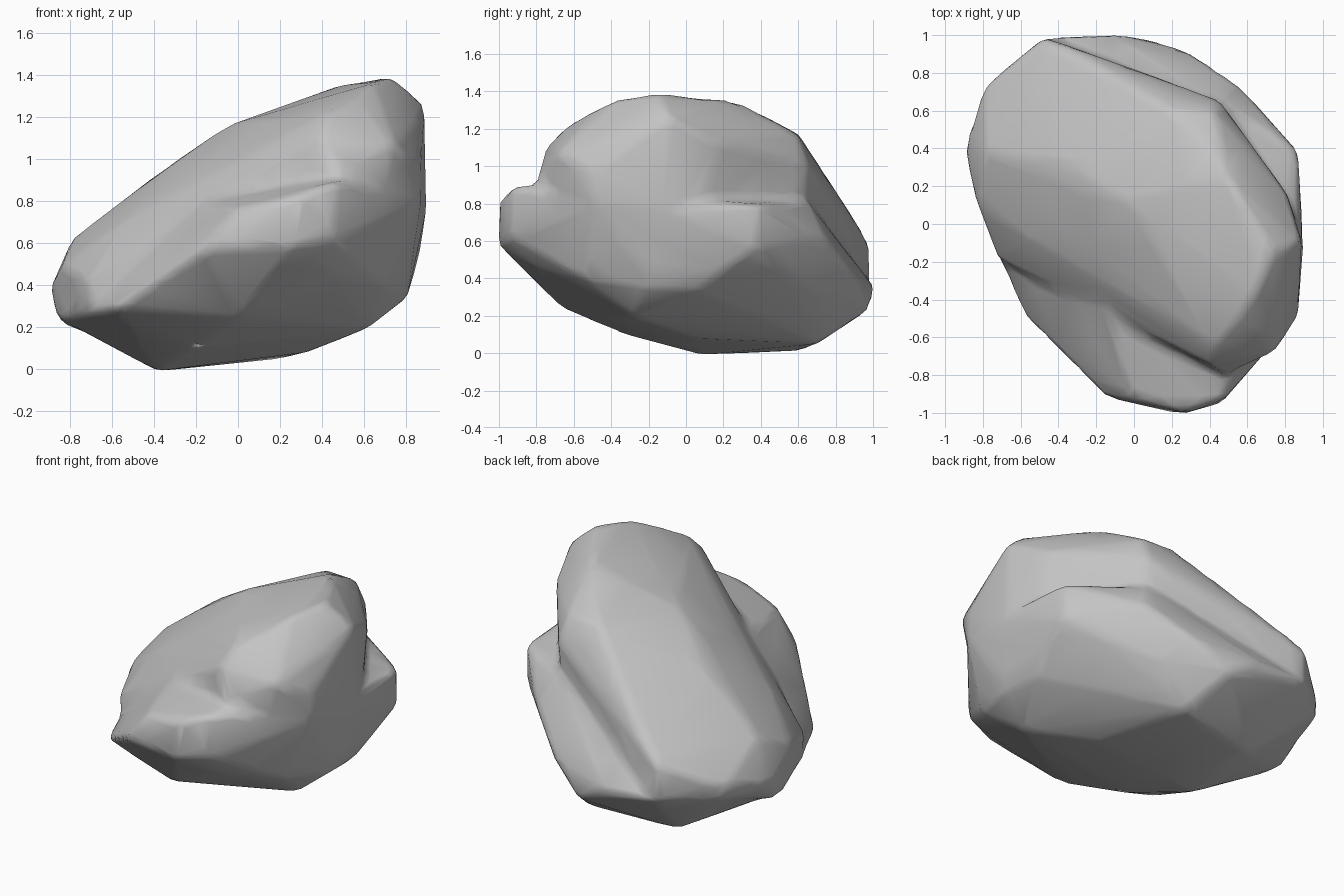
import bpy
import bmesh
from mathutils import Vector

cube = bpy.data.objects.get("Cube")
if cube:
    bpy.data.objects.remove(cube, do_unlink=True)

# Corner points of each stone mass, in hundredths of a unit
upper_slab = [
    # crest
    (73, -16, 138), (64, -36, 135), (56, -50, 128), (48, 26, 134), (88, -9, 125),
    (42, -63, 121), (40, -74, 110), (48, -79, 93), (74, -67, 106), (80, 17, 112),
    # right flank
    (86, -48, 97), (86, -48, 80), (89, -10, 75), (66, -67, 72), (80, 4, 34),
    # back edge
    (42, 59, 116), (20, 60, 116), (45, 65, 100), (45, 62, 80), (-10, 74, 87),
    (-20, 83, 76), (-47, 98, 58), (-47, 98, 36),
    # sloping left end
    (-5, 12, 115), (-23, 14, 102), (10, -28, 107), (-22, -14, 92), (-37, 33, 93),
    (-55, -8, 69), (-78, 38, 62), (-83, 12, 49), (-89, 39, 37), (-79, 72, 44),
    (-85, 30, 22), (-71, -19, 41), (-70, -18, 28), (-38, 10, 4),
]
lower_mass = [
    # front bulge
    (47, -92, 89), (28, -99, 82), (25, -100, 58), (46, -94, 62), (0, -92, 76),
    (-16, -91, 57), (-58, -49, 29), (-20, -24, 82), (60, -74, 70), (0, -66, 24),
    (45, -78, 45), (70, -54, 40),
    # right flank
    (86, -48, 80), (89, -10, 75), (86, 38, 79), (86, 38, 56), (80, 4, 34),
    (80, -20, 34), (61, -28, 19),
    # back shoulder
    (54, 74, 61), (66, 52, 42), (42, 72, 29), (30, 90, 40), (-12, 100, 35),
    (8, 97, 23), (-47, 98, 36), (-79, 72, 37), (45, 65, 80),
    # left end and underside
    (-89, 39, 37), (-85, 22, 24), (-71, -19, 27), (-38, 8, -1), (-36, 60, 1),
    (33, 5, 8), (20, 70, 5), (-20, -33, 10),
]


def add_hull(target, corners):
    """Add the solid convex shape around the corners."""
    verts = [target.verts.new(Vector(corner) / 99.2) for corner in corners]
    hull = bmesh.ops.convex_hull(target, input=verts)
    spare = set(hull["geom_interior"]) | set(hull["geom_unused"])
    loose = [item for item in spare
             if isinstance(item, bmesh.types.BMVert) and not item.link_faces]
    bmesh.ops.delete(target, geom=loose, context="VERTS")


# Collect the overlapping masses
bm = bmesh.new()
for mass in (upper_slab, lower_mass):
    add_hull(bm, mass)
bmesh.ops.recalc_face_normals(bm, faces=bm.faces[:])
masses = bpy.data.meshes.new("rock_masses")
bm.to_mesh(masses)
bm.free()
rock = bpy.data.objects.new("rock", masses)
bpy.context.collection.objects.link(rock)

# Fuse, weather and simplify the stone
fuse = rock.modifiers.new("fuse", "REMESH")
fuse.mode = "VOXEL"
fuse.voxel_size = 0.03
weather = rock.modifiers.new("weather", "SMOOTH")
weather.factor = 0.5
weather.iterations = 5
simplify = rock.modifiers.new("simplify", "DECIMATE")
simplify.ratio = 0.05

graph = bpy.context.evaluated_depsgraph_get()
graph.update()
surface = bpy.data.meshes.new_from_object(rock.evaluated_get(graph))
rock.modifiers.clear()
rock.data = surface
surface.name = "rock_surface"
surface.polygons.foreach_set("use_smooth", [True] * len(surface.polygons))
surface.update()

# Plain stone colour
stone = bpy.data.materials.new("stone_grey")
stone.use_nodes = True
grey = (0.55, 0.55, 0.55, 1)
stone.diffuse_color = grey
shader = next(n for n in stone.node_tree.nodes if n.type == "BSDF_PRINCIPLED")
shader.inputs["Base Color"].default_value = grey
shader.inputs["Roughness"].default_value = 0.9
surface.materials.clear()
surface.materials.append(stone)
